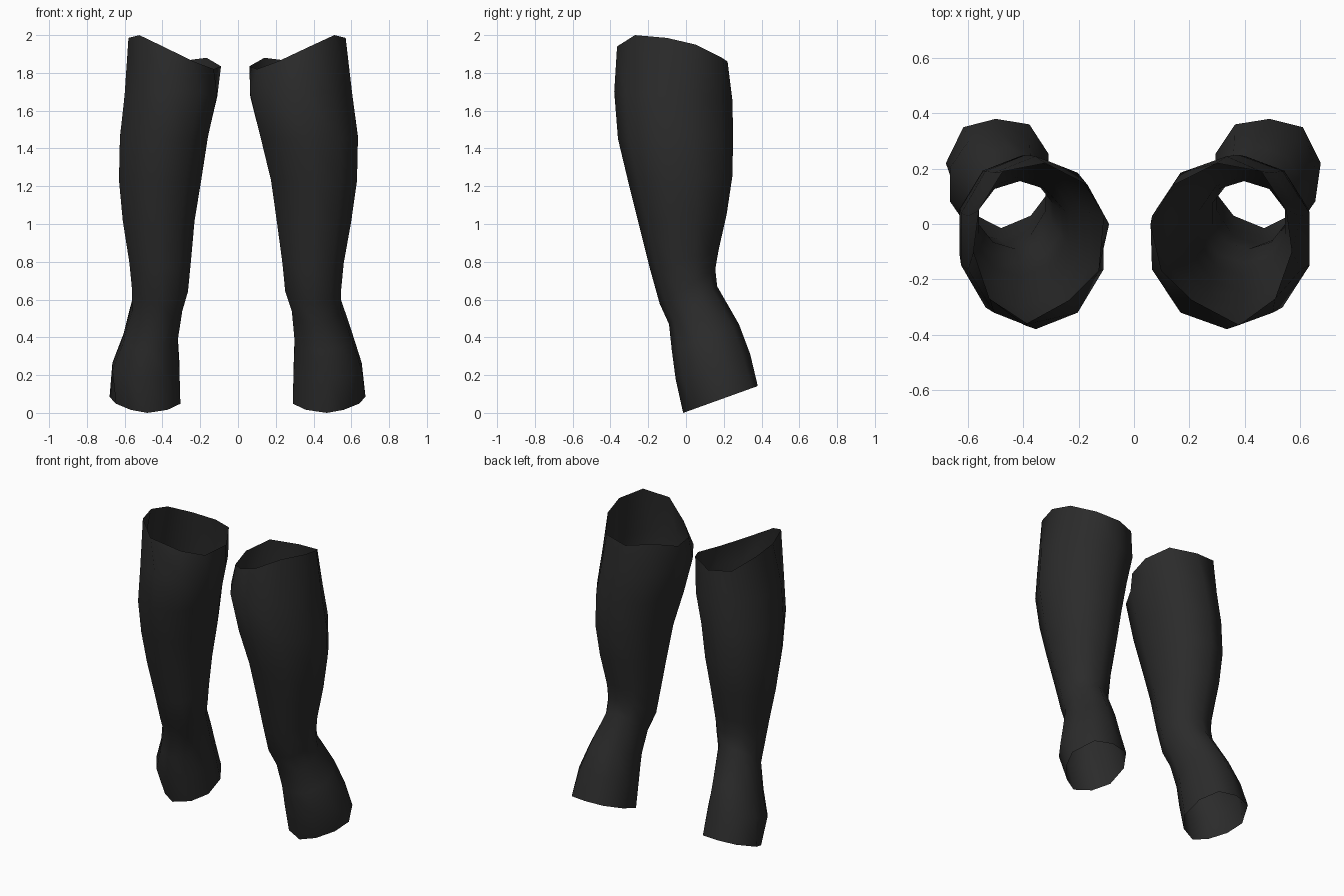
import bpy, bmesh, math

if "Cube" in bpy.data.objects:
    bpy.data.objects.remove(bpy.data.objects["Cube"])

SIDES = 10
PHASE = math.radians(-18)

fabric = bpy.data.materials.new("charcoal fabric")
fabric.diffuse_color = (0.024, 0.024, 0.024, 1)
fabric.use_nodes = True
fabric.node_tree.nodes["Principled BSDF"].inputs["Base Color"].default_value = fabric.diffuse_color

# Slanted upper opening and lower opening, from the inner side round by the front
TOP = [(.06, 0, 1.835), (.10, -.17, 1.82), (.21, -.275, 1.86), (.38, -.365, 1.94),
       (.51, -.27, 2.0), (.57, -.10, 1.985), (.55, .05, 1.95), (.46, .19, 1.88),
       (.30, .22, 1.86), (.14, .14, 1.88)]
BOTTOM = [(.295, .255), (.29, .12), (.36, .03), (.47, -.015), (.56, .03),
          (.64, .12), (.675, .22), (.61, .35), (.49, .38), (.365, .36)]

# Leg rings: front z, back z, front y, back y, (inner, outer) x right, (inner, outer) x left
RINGS = [
    (1.70, 1.66, -.380, .245, (.065, .605), (.110, .600)),
    (1.45, 1.47, -.360, .250, (.120, .635), (.160, .625)),
    (1.22, 1.25, -.305, .245, (.175, .630), (.195, .630)),
    (1.00, 1.05, -.250, .215, (.205, .600), (.230, .610)),
    (0.76, 0.86, -.190, .172, (.235, .560), (.250, .575)),
    (0.58, 0.76, -.140, .155, (.250, .545), (.265, .560)),
    (0.47, 0.67, -.090, .165, (.285, .545), (.295, .560)),
    (0.33, 0.47, -.075, .280, (.300, .605), (.320, .605)),
    (0.18, 0.31, -.055, .340, (.295, .655), (.310, .665)),
]


def remap(x, old, new):
    return new[0] + (x - old[0]) * (new[1] - new[0]) / (old[1] - old[0])


def ring_points(ring, left):
    zf, zb, yf, yb, right_x, left_x = ring
    x0, x1 = left_x if left else right_x
    points = []
    for k in range(SIDES):
        a = k * math.tau / SIDES + PHASE
        u = -math.cos(a) / math.cos(PHASE)
        t = (1 - math.sin(a)) / 2          # 0 at the front, 1 at the back
        points.append(((x0 + x1) / 2 + u * (x1 - x0) / 2,
                       yf + t * (yb - yf), zf + t * (zb - zf)))
    return points


def make_stocking(name, left):
    top_x = (.09, .58) if left else (.06, .57)
    foot_x = (.305, .68) if left else (.29, .675)
    loops = [[(remap(x, (.06, .57), top_x), y, z) for x, y, z in TOP]]
    loops += [ring_points(r, left) for r in RINGS]
    loops.append([(remap(x, (.29, .675), foot_x), y, .36 * (y + .015)) for x, y in BOTTOM])

    # Open tube of quads joining neighbouring loops
    side = -1 if left else 1
    bm = bmesh.new()
    rows = [[bm.verts.new((side * x, y, z)) for x, y, z in loop] for loop in loops]
    for upper, lower in zip(rows, rows[1:]):
        for k in range(SIDES):
            n = (k + 1) % SIDES
            quad = [upper[k], lower[k], lower[n], upper[n]]
            bm.faces.new(quad[::-1] if left else quad)
    for face in bm.faces:
        face.smooth = True
    mesh = bpy.data.meshes.new(name)
    bm.to_mesh(mesh)
    bm.free()
    mesh.materials.append(fabric)
    obj = bpy.data.objects.new(name, mesh)
    bpy.context.collection.objects.link(obj)


make_stocking("right_stocking", False)
make_stocking("left_stocking", True)
